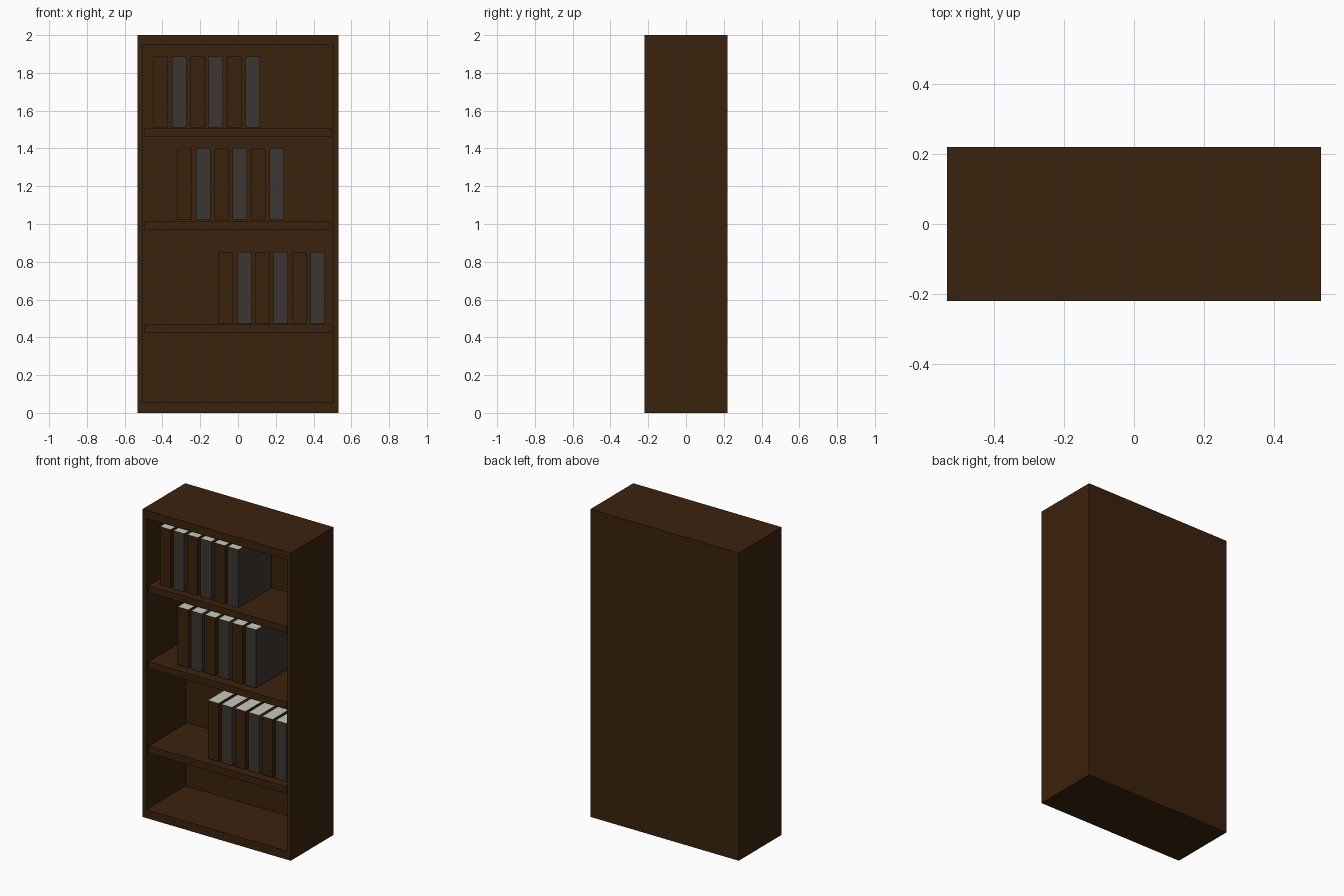
import bpy, bmesh

if "Cube" in bpy.data.objects:
    bpy.data.objects.remove(bpy.data.objects["Cube"])


def material(name, rgb):
    m = bpy.data.materials.new(name)
    m.diffuse_color = (*rgb, 1)
    m.use_nodes = True
    m.node_tree.nodes["Principled BSDF"].inputs["Base Color"].default_value = m.diffuse_color
    return m


WOOD = material("dark wood", (0.044, 0.016, 0.004))
BROWN = material("brown cover", (0.044, 0.016, 0.004))
GREY = material("grey cover", (0.045, 0.037, 0.030))
PAGES = material("pages", (0.58, 0.58, 0.50))


def box(name, lo, hi, mats):
    """Axis-aligned box; a second material goes on the top face."""
    bm = bmesh.new()
    bmesh.ops.create_cube(bm, size=1)
    for v in bm.verts:
        v.co = [(a + b) / 2 + c * (b - a) for a, b, c in zip(lo, hi, v.co)]
    bm.normal_update()
    if len(mats) > 1:
        for f in bm.faces:
            f.material_index = int(f.normal.z > 0.5)
    return finish(name, bm, mats)


def finish(name, bm, mats):
    me = bpy.data.meshes.new(name)
    bm.to_mesh(me)
    bm.free()
    for m in mats:
        me.materials.append(m)
    ob = bpy.data.objects.new(name, me)
    bpy.context.collection.objects.link(ob)
    return ob


W, D, H = 0.533, 0.22, 2.0      # half width, half depth, height
BACK = 0.185                    # inner back wall

# Case: a box whose front is inset and pushed back to make the recess
bm = bmesh.new()
bmesh.ops.create_cube(bm, size=1)
for v in bm.verts:
    v.co = (v.co.x * 2 * W, v.co.y * 2 * D, (v.co.z + 0.5) * H)
bm.normal_update()
front = min(bm.faces, key=lambda f: f.normal.y)
bmesh.ops.inset_individual(bm, faces=[front], thickness=0.03)
for v in front.verts:           # exact opening size
    v.co.x = 0.505 if v.co.x > 0 else -0.505
    v.co.z = 1.947 if v.co.z > 1 else 0.055
ext = bmesh.ops.extrude_discrete_faces(bm, faces=[front])
for v in ext["faces"][0].verts:
    v.co.y = BACK
bmesh.ops.recalc_face_normals(bm, faces=bm.faces)
finish("case", bm, [WOOD])

# Shelves, each with a row of books: shelf top, first book x, book base
rows = [(1.509, -0.447, 1.510), (1.015, -0.320, 1.023), (0.467, -0.103, 0.473)]
for r, (top, x0, base) in enumerate(rows):
    box(f"shelf_{r + 1}", (-0.497, -0.21, top - 0.045), (0.497, BACK, top), [WOOD])
    for i in range(6):
        x = x0 + i * 0.0973
        box(f"book_{r + 1}_{i + 1}", (x, -0.163, base), (x + 0.077, 0.18, base + 0.378),
            [GREY if i % 2 else BROWN, PAGES])
